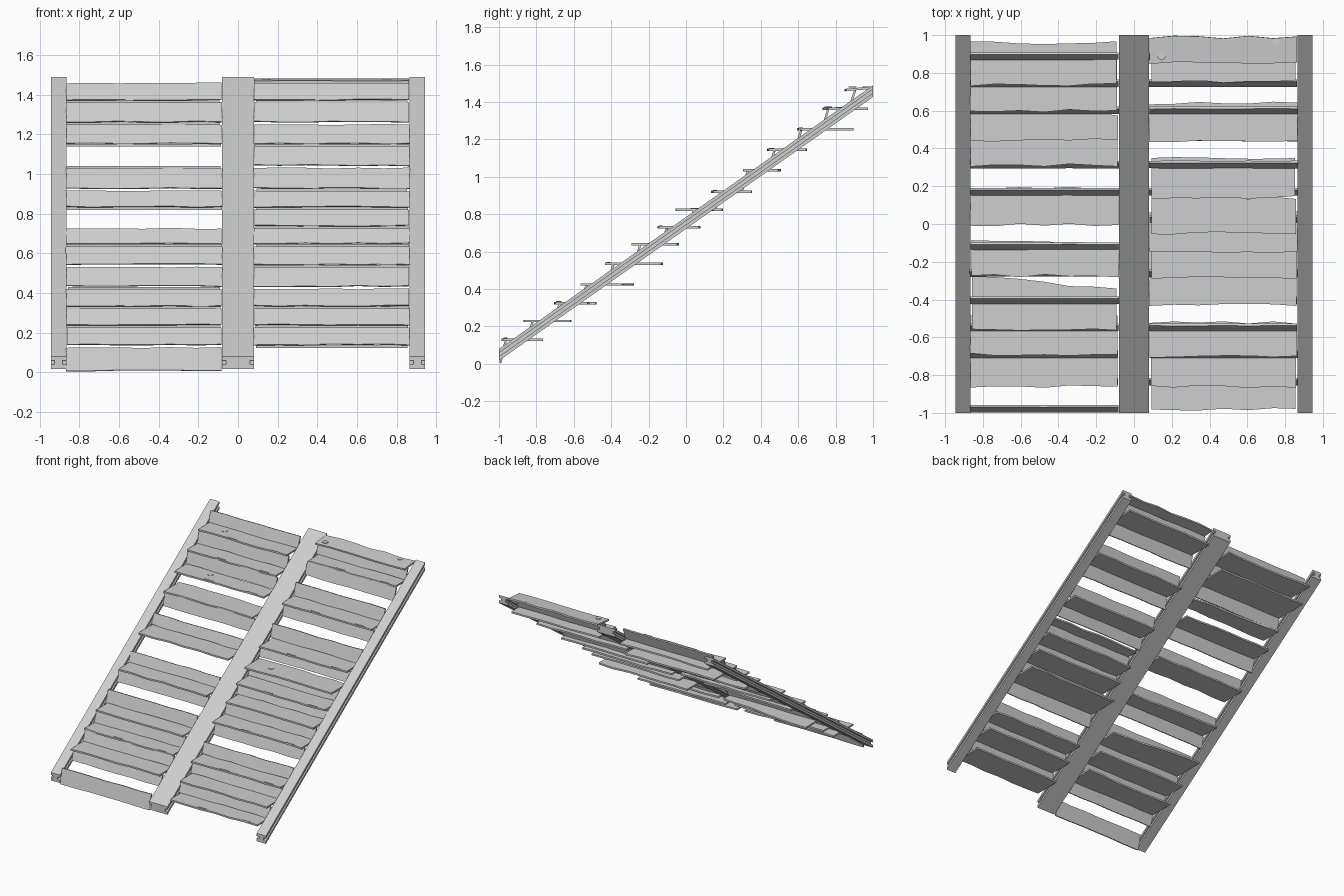
import bpy, bmesh, math, random
from mathutils import Vector

random.seed(7)
cube = bpy.data.objects.get("Cube")
if cube:
    bpy.data.objects.remove(cube)

grey = bpy.data.materials.new("weathered_grey")
grey.use_nodes = True
COLOUR = (0.62, 0.62, 0.62, 1)
grey.diffuse_color = COLOUR
grey.node_tree.nodes["Principled BSDF"].inputs["Base Color"].default_value = COLOUR

SLOPE = 0.705
STEP_Z = [.135, .235, .33, .43, .54, .645, .735, .83, .925, 1.04, 1.15, 1.26, 1.37, 1.47]


def riser_y(n):
    return -0.97 + 0.1436 * n


def prism(name, outline, offset):
    """Extrude a closed outline of 3D points along an offset."""
    bm = bmesh.new()
    face = bm.faces.new([bm.verts.new(p) for p in outline])
    ext = bmesh.ops.extrude_face_region(bm, geom=[face])
    bmesh.ops.translate(bm, vec=offset,
                        verts=[v for v in ext["geom"] if isinstance(v, bmesh.types.BMVert)])
    bmesh.ops.recalc_face_normals(bm, faces=bm.faces)
    mesh = bpy.data.meshes.new(name)
    bm.to_mesh(mesh)
    bm.free()
    mesh.materials.append(grey)
    obj = bpy.data.objects.new(name, mesh)
    bpy.context.collection.objects.link(obj)
    return obj


def plank(name, x0, x1, start, end, thick, wear=0.005, skew=0.0):
    """Worn board spanning x0..x1, running from start to end in the (y, z) plane."""
    a, b = Vector((0, *start)), Vector((0, *end))
    along = (b - a).normalized()
    normal = Vector((1, 0, 0)).cross(along)
    count = 6
    near, far = [], []
    for i in range(count + 1):
        t = i / count
        x = x0 + (x1 - x0) * t
        inset = random.uniform(0, wear * 2)
        x += inset if i == 0 else -inset if i == count else 0
        side = Vector((x, 0, 0))
        near.append(a + side + along * random.uniform(-wear, wear))
        far.append(b + side + along * (random.uniform(-wear, wear) + skew * t))
    return prism(name, near + far[::-1], normal * thick)


# Sloping I-section beams with vertically cut ends
def beam(name, x, half):
    groove = 0.02
    right = [(half, .017), (half, .039), (half - groove, .039),
             (half - groove, .059), (half, .059), (half, .08)]
    section = right + [(-px, pz) for px, pz in reversed(right)]
    prism(name, [Vector((x + px, -1, pz)) for px, pz in section],
          Vector((0, 2, 2 * SLOPE)))


beam("right_beam", -0.905, 0.04)
beam("middle_beam", 0, 0.08)
beam("left_beam", 0.905, 0.04)

# Surviving treads: step number -> (front y, back y, skew of the back edge)
treads = {
    "right": {1: (-.86, -.62, 0), 2: (-.69, -.48, 0), 3: (-.56, -.275, -.07),
              5: (-.275, -.085, -.025), 7: (-.005, .19, 0), 9: (.312, .5, 0),
              10: (.445, .61, -.03), 11: (.60, .89, 0), 12: (.735, .96, 0)},
    "left": {0: (-.98, -.77, 0), 1: (-.86, -.62, 0), 2: (-.70, -.52, 0),
             4: (-.43, -.13, 0), 5: (-.285, -.045, 0), 6: (-.15, .07, 0),
             7: (-.05, .14, 0), 8: (.14, .35, 0), 10: (.44, .64, 0),
             12: (.755, .965, 0), 13: (.855, .99, 0)},
}
risers = {"right": [0, 1, 2, 3, 4, 5, 6, 8, 9, 11, 12, 13],
          "left": list(range(1, 14))}
spans = {"right": (-0.87, -0.078), "left": (0.078, 0.868)}

for side, (x0, x1) in spans.items():
    for n, (front, back, skew) in treads[side].items():
        z = STEP_Z[n] - 0.012
        tilt = 0.012 if n == 13 else 0
        plank(f"{side}_tread_{n}", x0, x1, (front, z), (back, z + tilt),
              0.013, 0.008, skew)
    for n in risers[side]:
        y = riser_y(n)
        low = STEP_Z[n - 1] + 0.002 if n else 0.006
        top = STEP_Z[n] - 0.013
        plank(f"{side}_riser_{n}", x0, x1, (y - 0.016, low), (y + 0.012, top),
              0.012, 0.003)

# Round knots on the boards
for i, (x, y, n) in enumerate([(-.69, .82, 12), (-.62, .54, 10), (.26, .045, 7),
                               (.145, .89, 13), (.75, .965, 13)]):
    z = STEP_Z[n] + (0.008 if n == 13 else 0)
    ring = [Vector((x + .022 * math.cos(k * math.tau / 10),
                    y + .022 * math.sin(k * math.tau / 10), z)) for k in range(10)]
    prism(f"knot_{i + 1}", ring, Vector((0, 0, 0.004)))

# Splinters curling up from the back and front edges
for side, xs in {"right": (-.57, -.19), "left": (.37, .76)}.items():
    for n in treads[side]:
        if n % 2 == 0 or n == 11:
            for x in xs:
                y, z = treads[side][n][0] + .005, STEP_Z[n] - 0.002
                prism(f"{side}_splinter_{n}",
                      [Vector((x - .04, y, z)), Vector((x + .04, y, z)),
                       Vector((x, y + .02, z))], Vector((0, 0, .007)))
